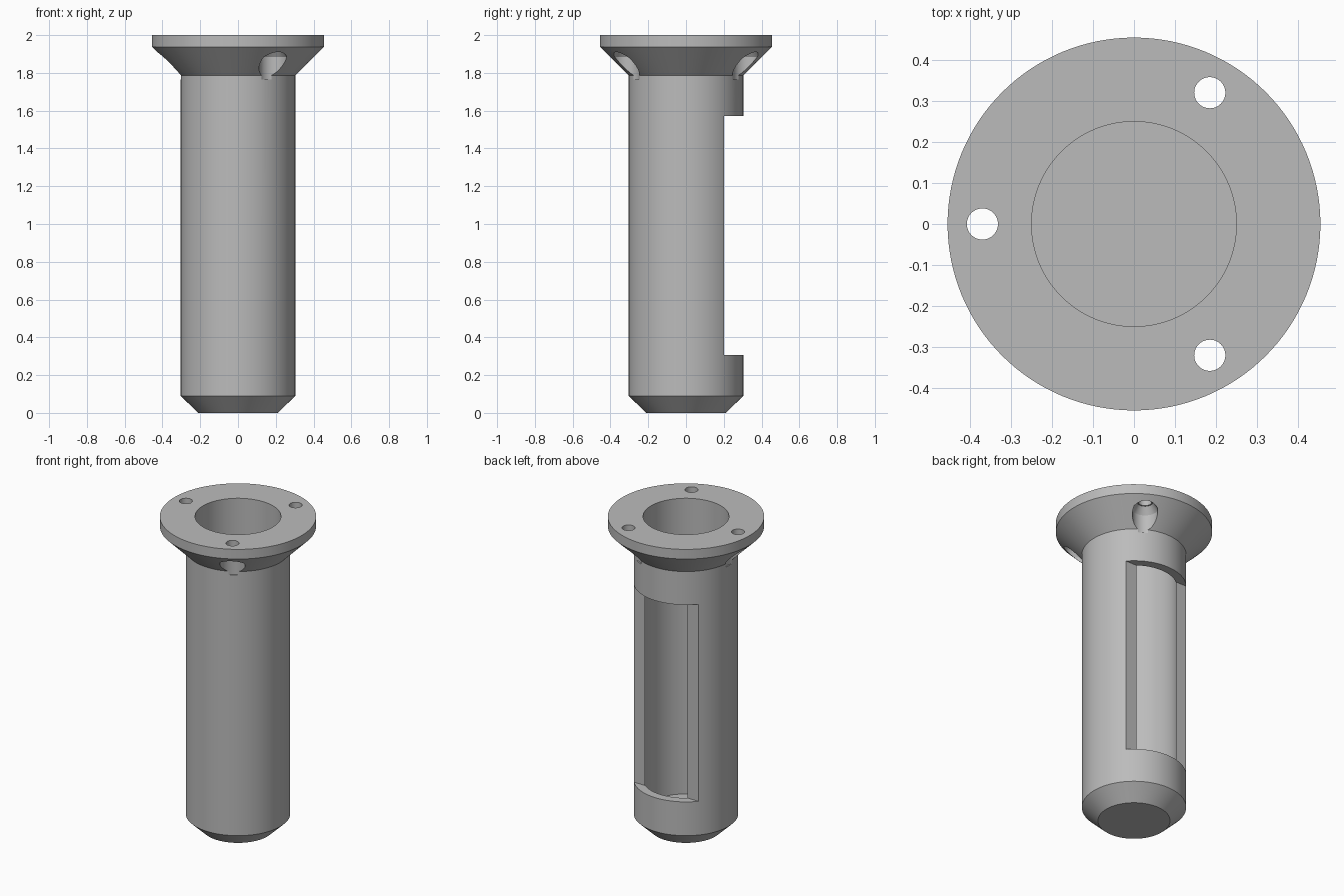
import bpy, bmesh, math
from mathutils import Vector, Matrix

cube = bpy.data.objects.get("Cube")
if cube:
    bpy.data.objects.remove(cube, do_unlink=True)

grey = bpy.data.materials.new("plain grey")
grey.use_nodes = True
colour = (0.5, 0.5, 0.5, 1)
grey.diffuse_color = colour
grey.node_tree.nodes["Principled BSDF"].inputs["Base Color"].default_value = colour


def add_object(name, bm):
    bmesh.ops.recalc_face_normals(bm, faces=bm.faces)
    mesh = bpy.data.meshes.new(name)
    bm.to_mesh(mesh)
    bm.free()
    mesh.materials.append(grey)
    obj = bpy.data.objects.new(name, mesh)
    bpy.context.collection.objects.link(obj)
    return obj


def lathe(name, profile, steps, centre=(0, 0)):
    """Revolve (radius, height) points that start and end on the axis."""
    bm = bmesh.new()
    verts = [bm.verts.new((r, 0, z)) for r, z in profile]
    edges = [bm.edges.new(pair) for pair in zip(verts, verts[1:])]
    bmesh.ops.spin(bm, geom=verts + edges, cent=(0, 0, 0), axis=(0, 0, 1),
                   angle=math.tau, steps=steps, use_duplicate=False)
    bmesh.ops.remove_doubles(bm, verts=bm.verts, dist=1e-5)
    bmesh.ops.translate(bm, verts=bm.verts, vec=(*centre, 0))
    return add_object(name, bm)


def cut(target, cutter):
    cutter.hide_render = True
    mod = target.modifiers.new(cutter.name, 'BOOLEAN')
    mod.operation = 'DIFFERENCE'
    mod.solver = 'EXACT'
    mod.object = cutter
    bpy.context.view_layer.objects.active = target
    bpy.ops.object.modifier_apply(modifier=mod.name)
    bpy.data.objects.remove(cutter, do_unlink=True)


# Flanged sleeve with a chamfered closed end and a blind bore
sleeve = lathe("flanged_sleeve", [
    (0, 0), (0.21, 0), (0.304, 0.09), (0.304, 1.787), (0.455, 1.938),
    (0.455, 2), (0.25, 2), (0.25, 0.1), (0, 0.1)], 128)

# Flat-sided window through the back wall into the bore
bm = bmesh.new()
low, high = 0.307, 1.573
bmesh.ops.create_cube(bm, size=1, matrix=Matrix.Translation((0, 0.4, (low + high) / 2))
                      @ Matrix.Diagonal((1, 0.4, high - low, 1)))
cut(sleeve, add_object("window_cutter", bm))

# Three screw holes with head clearance below the flange
for i in range(3):
    angle = math.radians(60 + 120 * i)
    centre = Vector((math.cos(angle), math.sin(angle))) * 0.37
    cut(sleeve, lathe("screw_hole_cutter", [
        (0, 1.765), (0.074, 1.765), (0.074, 1.885), (0.045, 1.93),
        (0.038, 1.93), (0.038, 2.1), (0, 2.1)], 48, centre))

# Smooth walls with crisp rims
bpy.ops.object.select_all(action='DESELECT')
sleeve.select_set(True)
bpy.context.view_layer.objects.active = sleeve
bpy.ops.object.shade_smooth_by_angle(angle=math.radians(25))
